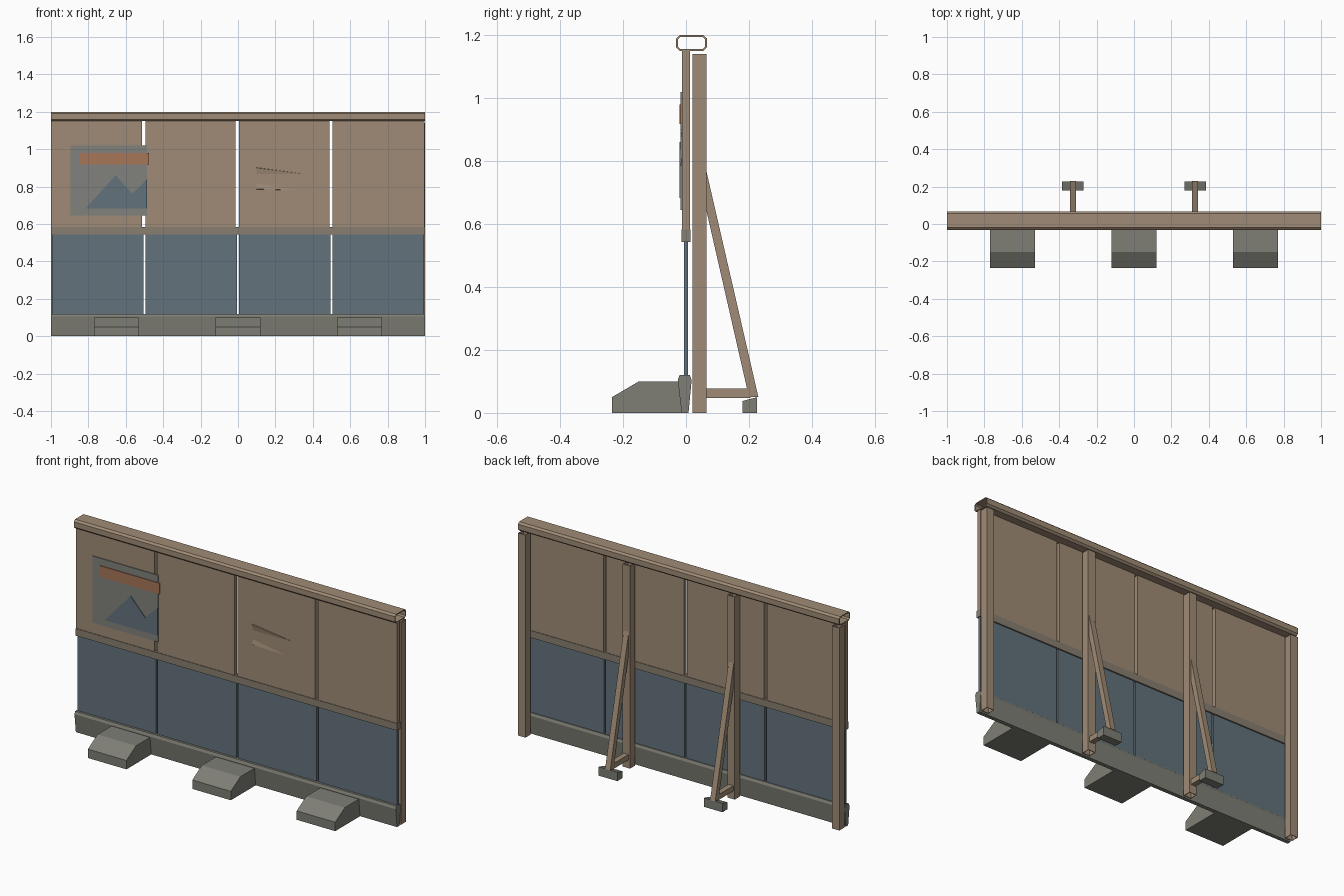
import bpy, bmesh

cube = bpy.data.objects.get("Cube")
if cube:
    bpy.data.objects.remove(cube, do_unlink=True)


def material(name, rgb):
    m = bpy.data.materials.new(name)
    m.use_nodes = True
    m.diffuse_color = (*rgb, 1)
    m.node_tree.nodes["Principled BSDF"].inputs["Base Color"].default_value = (*rgb, 1)
    return m


TAN = material("tan board", (0.35, 0.26, 0.18))
BLUE = material("slate blue", (0.125, 0.17, 0.20))
CONCRETE = material("concrete grey", (0.21, 0.21, 0.18))
BAND = material("dull khaki", (0.25, 0.21, 0.16))
PAPER = material("poster grey", (0.22, 0.22, 0.20))
ORANGE = material("faded orange", (0.39, 0.18, 0.095))


def finish(name, bm, mat):
    bmesh.ops.recalc_face_normals(bm, faces=bm.faces)
    mesh = bpy.data.meshes.new(name)
    bm.to_mesh(mesh)
    bm.free()
    mesh.materials.append(mat)
    ob = bpy.data.objects.new(name, mesh)
    bpy.context.collection.objects.link(ob)
    return ob


def extrude(name, profile, axis, start, end, mat, wall=0):
    """Sweep a flat outline along an axis; a wall makes it an open tube."""
    place = {"x": lambda u, v, t: (t, u, v),
             "y": lambda u, v, t: (u, t, v),
             "z": lambda u, v, t: (u, v, t)}[axis]
    bm = bmesh.new()
    a = [bm.verts.new(place(u, v, start)) for u, v in profile]
    b = [bm.verts.new(place(u, v, end)) for u, v in profile]
    n = len(profile)
    for i in range(n):
        j = (i + 1) % n
        bm.faces.new((a[i], a[j], b[j], b[i]))
    if not wall:
        bm.faces.new(a)
        bm.faces.new(b)
    ob = finish(name, bm, mat)
    if wall:
        mod = ob.modifiers.new("wall", "SOLIDIFY")
        mod.thickness = wall
        mod.offset = -1
    return ob


def rect(u0, u1, v0, v1):
    return [(u0, v0), (u1, v0), (u1, v1), (u0, v1)]


def box(name, x0, x1, y0, y1, z0, z1, mat):
    return extrude(name, rect(y0, y1, z0, z1), "x", x0, x1, mat)


# Hollow top rail with chamfered corners
rail = [(-0.02, 1.15), (0.055, 1.15), (0.066, 1.16), (0.066, 1.19),
        (0.055, 1.2), (-0.02, 1.2), (-0.031, 1.19), (-0.031, 1.16)]
extrude("top_rail", rail, "x", -1, 1, TAN, wall=0.006)

# Base kerb, narrower at the ground
kerb = [(-0.014, 0), (-0.026, 0.105), (-0.02, 0.12),
        (0.012, 0.12), (0.018, 0.105), (0.008, 0)]
extrude("base_kerb", kerb, "x", -1, 1, CONCRETE)

# Four wall bays, thick boards above thinner ones
upper = [(-1, -0.513), (-0.495, -0.014), (0.005, 0.489), (0.505, 0.998)]
for i, (x0, x1) in enumerate(upper):
    box(f"upper_panel_{i + 1}", x0, x1, -0.012, 0.012, 0.57, 1.152, TAN)
    left = -1 + i * 0.5
    box(f"lower_panel_{i + 1}", left + 0.005, left + 0.495, -0.007, 0.007, 0.115, 0.55, BLUE)
box("middle_band", -1, 1, -0.015, 0.015, 0.543, 0.583, BAND)

# Hollow rear posts
for i, x in enumerate((-0.977, -0.326, 0.326, 0.977)):
    extrude(f"post_{i + 1}", rect(x - 0.023, x + 0.023, 0.02, 0.065),
            "z", 0, 1.14, TAN, wall=0.004)

# Rear braces with tie bars and feet
brace = [(0.062, 0.78), (0.062, 0.655), (0.2, 0.05), (0.23, 0.05)]
foot = [(0.18, 0), (0.226, 0), (0.226, 0.05), (0.18, 0.038)]
for side, x in (("right", -0.327), ("left", 0.327)):
    extrude(f"{side}_brace", brace, "x", x - 0.016, x + 0.016, TAN)
    box(f"{side}_tie_bar", x - 0.015, x + 0.015, 0.06, 0.205, 0.047, 0.077, TAN)
    extrude(f"{side}_brace_foot", foot, "x", x - 0.058, x + 0.058, CONCRETE)

# Front ballast blocks with sloped noses
block = [(-0.235, 0), (-0.235, 0.05), (-0.15, 0.1), (-0.02, 0.1), (-0.012, 0)]
for i, x in enumerate((-0.65, 0, 0.65)):
    extrude(f"ballast_block_{i + 1}", block, "x", x - 0.12, x + 0.12, CONCRETE)

# Poster with stripe and mountain shape
extrude("poster", rect(-0.895, -0.487, 0.645, 1.02), "y", -0.017, -0.012, PAPER)
extrude("poster_stripe", rect(-0.85, -0.475, 0.918, 0.98), "y", -0.021, -0.016, ORANGE)
mountain = [(-0.815, 0.682), (-0.655, 0.86), (-0.565, 0.763), (-0.487, 0.838), (-0.487, 0.682)]
extrude("poster_mountain", mountain, "y", -0.021, -0.016, BLUE)

# Two raised torn slivers on the third panel
for name, top, bottom, tip, lift in (("upper_tear", 0.902, 0.862, (0.4, 0.862), 0.9),
                                     ("lower_tear", 0.822, 0.785, (0.33, 0.78), 0.787)):
    bm = bmesh.new()
    for co in ((0.1, -0.011, top), (0.1, -0.011, bottom),
               (tip[0], -0.011, tip[1]), (0.1, -0.018, lift)):
        bm.verts.new(co)
    bmesh.ops.convex_hull(bm, input=bm.verts)
    finish(name, bm, TAN)
